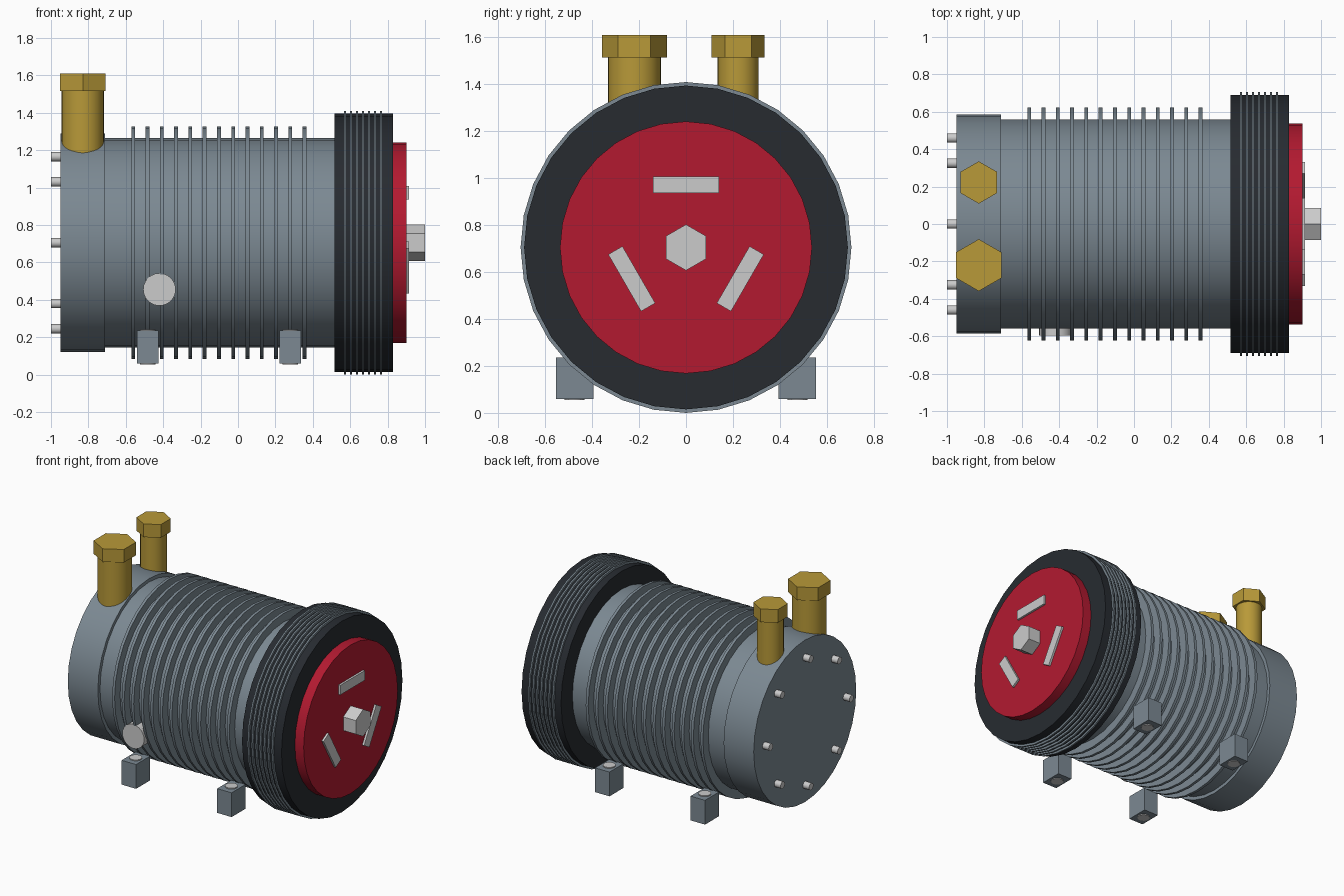
import bpy
from math import pi, cos, sin, radians
from mathutils import Matrix

if "Cube" in bpy.data.objects:
    bpy.data.objects.remove(bpy.data.objects["Cube"])

CZ = 0.705  # height of the main axis


def material(name, rgb):
    m = bpy.data.materials.new(name)
    m.diffuse_color = (*rgb, 1)
    m.use_nodes = True
    m.node_tree.nodes["Principled BSDF"].inputs["Base Color"].default_value = m.diffuse_color
    return m


slate = material("slate", (0.20, 0.25, 0.29))
dark = material("dark_rubber", (0.02, 0.024, 0.03))
red = material("red", (0.45, 0.01, 0.03))
brass = material("brass", (0.48, 0.32, 0.04))
silver = material("silver", (0.66, 0.68, 0.69))

ROT = {'X': (0, pi / 2, 0), 'Y': (pi / 2, 0, 0), 'Z': (0, 0, 0)}


def cyl(name, axis, a, b, centre, r, mat, sides=32, spin=0.0):
    """Cylinder from a to b along an axis; centre gives the other two coordinates."""
    i = 'XYZ'.index(axis)
    loc = list(centre)
    loc.insert(i, (a + b) / 2)
    bpy.ops.mesh.primitive_cylinder_add(vertices=sides, radius=r, depth=b - a,
                                        location=loc, rotation=ROT[axis])
    o = bpy.context.object
    o.name = name
    o.data.transform(Matrix.Rotation(spin, 4, 'Z'))
    o.data.materials.append(mat)
    bpy.ops.object.shade_smooth_by_angle(angle=radians(30))
    return o


def box(name, loc, size, mat, rot=(0, 0, 0)):
    bpy.ops.mesh.primitive_cube_add(size=1, location=loc, rotation=rot)
    o = bpy.context.object
    o.name = name
    o.data.transform(Matrix.Diagonal((*size, 1)))
    o.data.materials.append(mat)
    return o


axis = (0, CZ)

# Housing, rear head and cooling fins
cyl("housing", 'X', -0.72, 0.53, axis, 0.56, slate)
cyl("rear_head", 'X', -0.95, -0.71, axis, 0.585, slate)
for i in range(13):
    x = -0.56 + i * 0.0763
    cyl(f"cooling_fin_{i}", 'X', x - 0.01, x + 0.01, axis, 0.622, slate)

# Pulley with belt ridges
cyl("pulley", 'X', 0.515, 0.83, axis, 0.69, dark)
for i in range(7):
    x = 0.572 + i * 0.032
    cyl(f"belt_ridge_{i}", 'X', x - 0.006, x + 0.006, axis, 0.705, slate)

# Clutch plate, three bars and centre nut
cyl("clutch_plate", 'X', 0.82, 0.90, axis, 0.537, red)
for k in range(3):
    t = pi / 2 + k * 2 * pi / 3
    box(f"clutch_bar_{k}", (0.90, 0.267 * cos(t), CZ + 0.267 * sin(t)),
        (0.03, 0.07, 0.28), silver, (t, 0, 0))
cyl("centre_nut", 'X', 0.89, 1.0, axis, 0.098, silver, 6, pi / 2)

# Rear cover bolts
for k in range(8):
    t = k * pi / 4
    cyl(f"cover_bolt_{k}", 'X', -1.0, -0.94,
        (0.46 * cos(t), CZ + 0.46 * sin(t)), 0.025, silver, 16)

# Hose ports with hexagonal caps
for label, y, r, cap in (("large", -0.22, 0.1125, 0.139), ("small", 0.222, 0.087, 0.113)):
    cyl(f"{label}_port", 'Z', 1.13, 1.52, (-0.83, y), r, brass)
    cyl(f"{label}_port_cap", 'Z', 1.515, 1.61, (-0.83, y), cap, brass, 6)

# Round plug on the front side
cyl("side_plug", 'Y', -0.595, -0.45, (-0.42, 0.455), 0.087, silver, 24)

# Mounting feet with through bolts
for x in (-0.483, 0.28):
    for y in (-0.475, 0.475):
        box("mounting_foot", (x, y, 0.1475), (0.115, 0.16, 0.175), slate)
        cyl("foot_bolt", 'Z', 0.055, 0.242, (x, y), 0.042, silver, 16)
